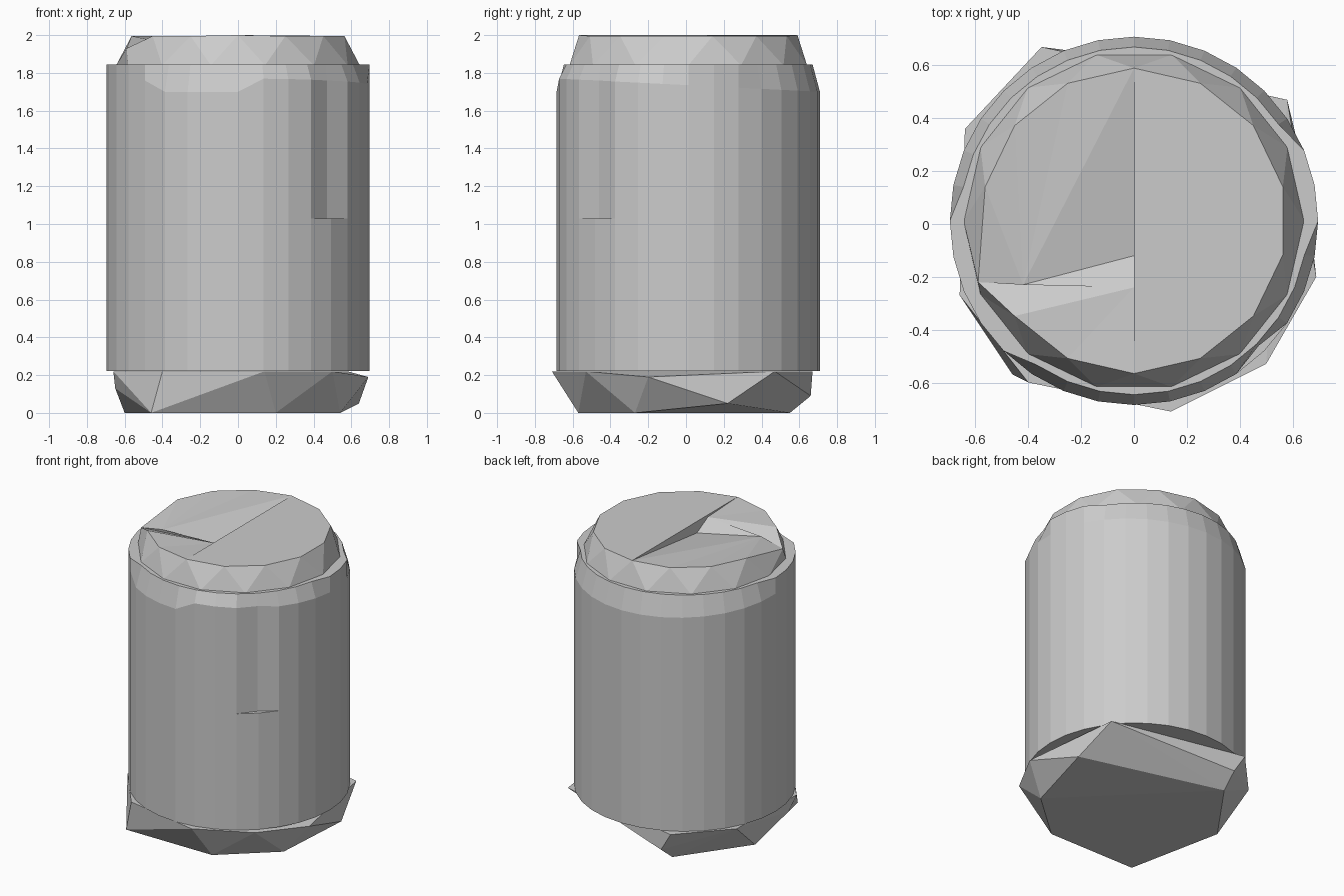
import bpy, bmesh
from math import cos, sin, radians, pi

if "Cube" in bpy.data.objects:
    bpy.data.objects.remove(bpy.data.objects["Cube"])

grey = bpy.data.materials.new("plain grey")
grey.use_nodes = True
grey.diffuse_color = (0.6, 0.6, 0.6, 1)
grey.node_tree.nodes["Principled BSDF"].inputs["Base Color"].default_value = grey.diffuse_color

MID_Y = 0.012


def finish(bm, name):
    bmesh.ops.recalc_face_normals(bm, faces=bm.faces)
    mesh = bpy.data.meshes.new(name)
    bm.to_mesh(mesh)
    bm.free()
    mesh.materials.append(grey)
    obj = bpy.data.objects.new(name, mesh)
    bpy.context.collection.objects.link(obj)
    return obj


def polar(bm, radius, angle, z):
    a = radians(angle)
    return bm.verts.new((radius * cos(a), MID_Y + radius * sin(a), z))


def bridge(bm, low, high):
    n = len(low)
    for i in range(n):
        j = (i + 1) % n
        bm.faces.new((low[i], low[j], high[j], high[i]))


# Faceted base: the hull of an uneven rim and a smaller foot
bm = bmesh.new()
rim = [(.14, -.71), (-.4, -.6), (-.66, -.27), (-.64, .36), (-.35, .67), (.58, .47), (.5, -.53)]
foot = [(-.46, -.57), (.2, -.57), (.54, -.27), (-.6, .1), (-.28, .55)]
corners = [(.69, -.2, .19), (.64, .22, .05), (-.65, -.2, .13), (-.27, .66, .09)]
points = [(x, y, .22) for x, y in rim] + [(x, y, 0) for x, y in foot] + corners
hull = bmesh.ops.convex_hull(bm, input=[bm.verts.new(p) for p in points])
finish(bm, "base")

# Body: straight wall, flattened upper panel, and a shoulder that stays upright in two places
SIDES = 32
R = .697
bm = bmesh.new()
rings = [[] for _ in range(5)]
for i in range(SIDES):
    angle = 360 * i / SIDES
    flat = .668 if abs(angle - 315) < 6 else R
    upright = 178 < angle < 236 or angle < 24 or angle > 350
    drop = 1.70 if 236 < angle < 271 else 1.735 - .035 * sin(radians(angle))
    polar_args = [(R, .222), (R, 1.03), (flat, 1.03), (flat, drop),
                  (R if upright else .658, 1.845)]
    for ring, (radius, z) in zip(rings, polar_args):
        ring.append(polar(bm, radius, angle, z))
for low, high in zip(rings, rings[1:]):
    bridge(bm, low, high)
bm.faces.new(rings[0])
bm.faces.new(rings[-1])
bmesh.ops.remove_doubles(bm, verts=bm.verts, dist=.0005)
finish(bm, "body")

# Neck and lid: zigzag taper, with the right half of the lid creased and dented
COUNT = 14
STEP = 360 / COUNT
bm = bmesh.new()
low = [polar(bm, .645, 90 + STEP * (i - .5), 1.84) for i in range(COUNT)]
top = [polar(bm, .578, 90 + STEP * i, 1.995) for i in range(COUNT)]
notch = top[4]
notch.co = (-.59, -.22, 1.93)
top[0].co.z = top[7].co.z = 2
for i in range(COUNT):
    j = (i + 1) % COUNT
    bm.faces.new((low[i], low[j], top[i]))
    bm.faces.new((top[i], low[j], top[j]))
bm.faces.new(low)

dent = bm.verts.new((0, -.12, 1.92))
fold = bm.verts.new((-.42, -.23, 1.965))
lip = bm.verts.new((0, -.24, 1.985))
bm.faces.new(top[7:] + top[:1])
for a, b in zip(top[:4], top[1:5]):
    bm.faces.new((fold, a, b))
for a, b in zip(top[4:7], top[5:8]):
    bm.faces.new((lip, a, b))
bm.faces.new((top[0], fold, dent))
bm.faces.new((fold, lip, dent))
bm.faces.new((notch, lip, fold))
bm.faces.new((top[0], dent, lip, top[7]))
finish(bm, "neck_and_lid")
